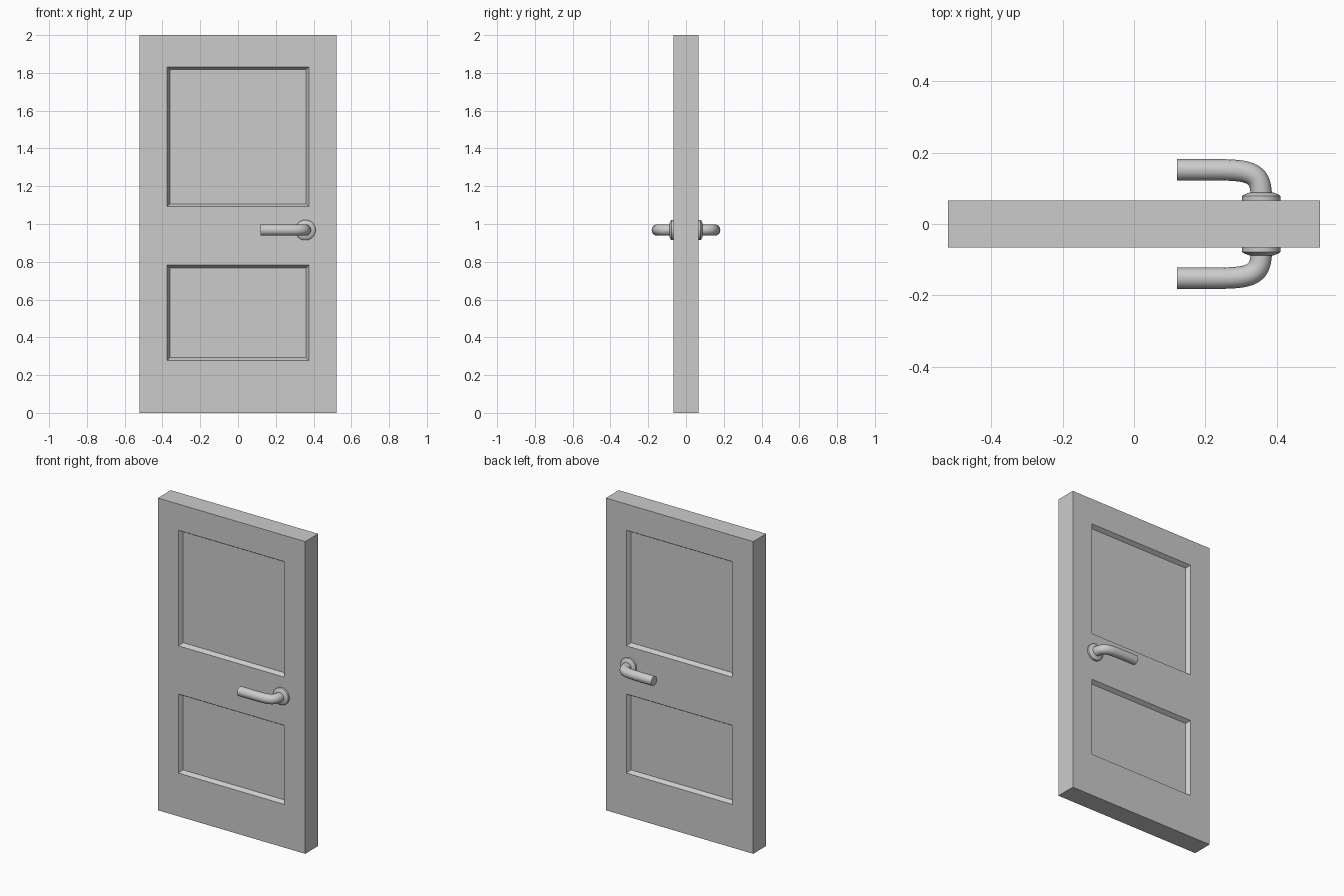
import bpy, bmesh, math
from mathutils import Vector, Matrix

if "Cube" in bpy.data.objects:
    bpy.data.objects.remove(bpy.data.objects["Cube"])

HALF_W, HALF_T, HEIGHT = 0.522, 0.0655, 2.0
PANEL_X = 0.376
PANELS = [(0.277, 0.783), (1.092, 1.832)]
HANDLE_X, HANDLE_Z = 0.357, 0.968


def add_object(name, bm):
    mesh = bpy.data.meshes.new(name)
    bm.to_mesh(mesh)
    bm.free()
    obj = bpy.data.objects.new(name, mesh)
    bpy.context.collection.objects.link(obj)
    return obj


def smooth(obj, angle=35):
    bpy.ops.object.select_all(action='DESELECT')
    obj.select_set(True)
    bpy.context.view_layer.objects.active = obj
    bpy.ops.object.shade_smooth_by_angle(angle=math.radians(angle))


# Door slab: box cut into cells, panel cells sunk on both faces
bm = bmesh.new()
bmesh.ops.create_cube(bm, size=1.0)
bmesh.ops.scale(bm, vec=(2 * HALF_W, 2 * HALF_T, HEIGHT), verts=bm.verts)
bmesh.ops.translate(bm, vec=(0, 0, HEIGHT / 2), verts=bm.verts)
cuts = [((x, 0, 0), (1, 0, 0)) for x in (-PANEL_X, PANEL_X)]
cuts += [((0, 0, z), (0, 0, 1)) for pair in PANELS for z in pair]
for co, no in cuts:
    bmesh.ops.bisect_plane(bm, geom=bm.verts[:] + bm.edges[:] + bm.faces[:],
                           plane_co=co, plane_no=no)
bm.normal_update()
panels = []
for f in bm.faces:
    c = f.calc_center_median()
    if abs(f.normal.y) > 0.9 and abs(c.x) < PANEL_X:
        if any(lo < c.z < hi for lo, hi in PANELS):
            panels.append(f)
bmesh.ops.inset_individual(bm, faces=panels, thickness=0.015, depth=-0.025,
                           use_even_offset=True)
add_object("door_slab", bm)


# Round rose plate, lathed about the handle axis
def rose(name, side):
    profile = [(0, 0.060), (0.054, 0.060), (0.054, 0.078),
               (0.049, 0.082), (0.034, 0.088), (0, 0.088)]
    bm = bmesh.new()
    verts = [bm.verts.new((r, y, 0)) for r, y in profile]
    edges = [bm.edges.new(p) for p in zip(verts, verts[1:])]
    bmesh.ops.spin(bm, geom=verts + edges, cent=(0, 0, 0), axis=(0, 1, 0),
                   angle=2 * math.pi, steps=32)
    bmesh.ops.remove_doubles(bm, verts=bm.verts, dist=1e-5)
    bmesh.ops.scale(bm, vec=(1, side, 1), verts=bm.verts)
    bmesh.ops.translate(bm, vec=(HANDLE_X, 0, HANDLE_Z), verts=bm.verts)
    bmesh.ops.recalc_face_normals(bm, faces=bm.faces)
    smooth(add_object(name, bm), 25)


# Bent round lever: a tube swept along a curve
def lever(name, side):
    curve = bpy.data.curves.new(name, 'CURVE')
    curve.dimensions = '3D'
    curve.bevel_depth = 0.030
    curve.bevel_resolution = 6
    curve.resolution_u = 14
    curve.use_fill_caps = True
    path = [  # left handle, point, right handle (x, y)
        ((0.357, 0.07), (0.357, 0.08), (0.355, 0.140)),
        ((0.335, 0.152), (0.23, 0.152), (0.19, 0.152)),
        ((0.16, 0.152), (0.12, 0.152), (0.10, 0.152))]
    spline = curve.splines.new('BEZIER')
    spline.bezier_points.add(len(path) - 1)
    for bp, pts in zip(spline.bezier_points, path):
        bp.handle_left_type = bp.handle_right_type = 'FREE'
        bp.handle_left, bp.co, bp.handle_right = [
            (x, side * y, HANDLE_Z) for x, y in pts]
    obj = bpy.data.objects.new(name, curve)
    bpy.context.collection.objects.link(obj)
    bpy.ops.object.select_all(action='DESELECT')
    obj.select_set(True)
    bpy.context.view_layer.objects.active = obj
    bpy.ops.object.convert(target='MESH')
    smooth(bpy.context.view_layer.objects.active)


for label, side in (("front", -1), ("back", 1)):
    rose("handle_rose_" + label, side)
    lever("handle_lever_" + label, side)
